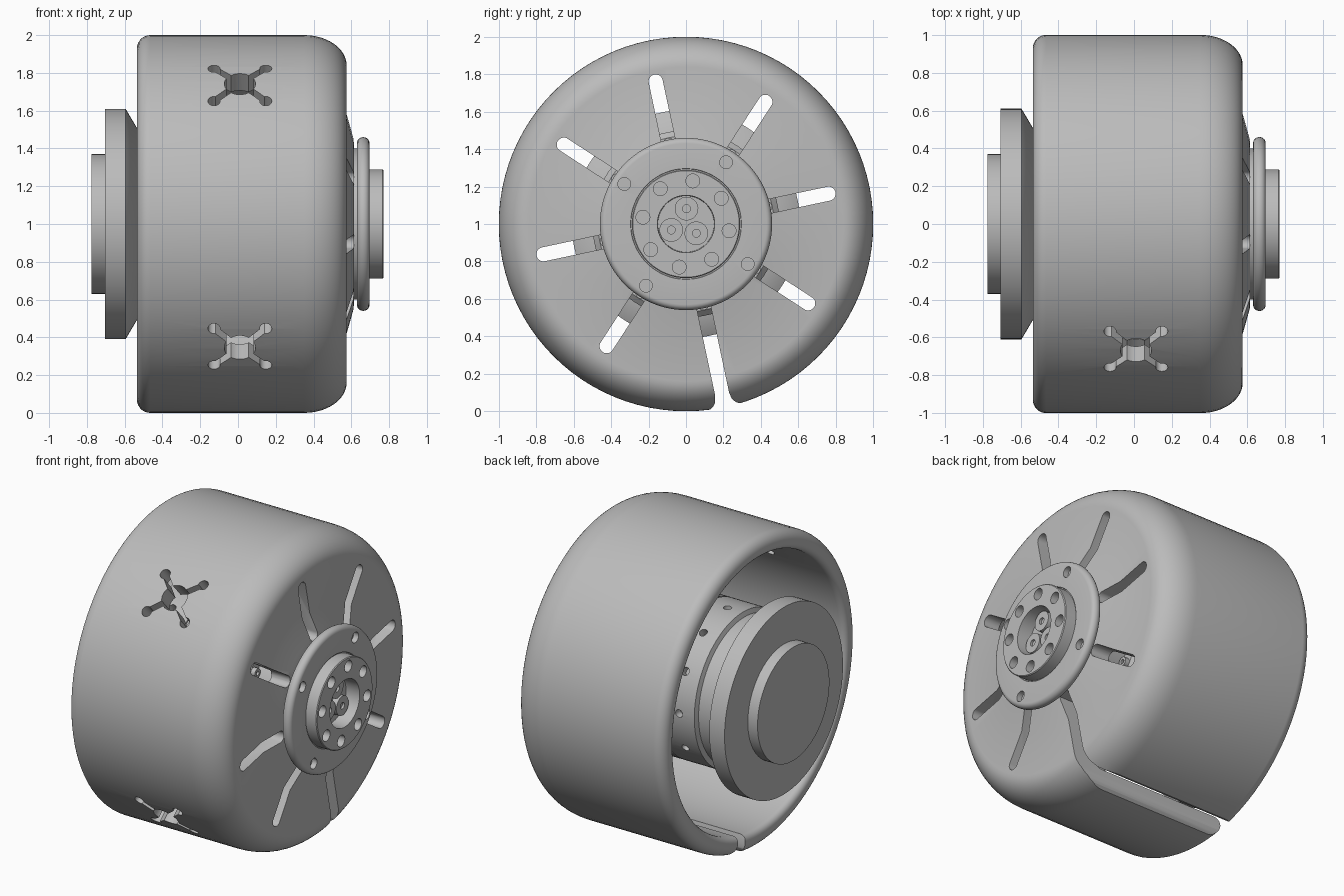
import bpy, bmesh
from math import sin, cos, radians, pi, atan2
from mathutils import Vector, Matrix

cube = bpy.data.objects.get("Cube")
if cube:
    bpy.data.objects.remove(cube, do_unlink=True)

grey = bpy.data.materials.new("plain grey")
grey.use_nodes = True
colour = (0.5, 0.5, 0.5, 1)
grey.diffuse_color = colour
grey.node_tree.nodes["Principled BSDF"].inputs["Base Color"].default_value = colour

AXLE = Vector((0, 0, 1))
X = Vector((1, 0, 0))


def finish(bm, name):
    bmesh.ops.recalc_face_normals(bm, faces=bm.faces[:])
    mesh = bpy.data.meshes.new(name)
    bm.to_mesh(mesh)
    bm.free()
    mesh.materials.append(grey)
    obj = bpy.data.objects.new(name, mesh)
    bpy.context.collection.objects.link(obj)
    return obj


def arc(cx, cr, ax, ar, start, end, steps=8):
    """Elliptical arc of (x, radius) profile points."""
    angles = [radians(start + (end - start) * i / steps) for i in range(steps + 1)]
    return [(cx + ax * cos(a), cr + ar * sin(a)) for a in angles]


def lathe(name, profile, closed=False, segments=96):
    """Turn an (x, radius) profile around the axle."""
    bm = bmesh.new()
    verts = [bm.verts.new((x, 0, 1 + r)) for x, r in profile]
    pairs = list(zip(verts, verts[1:]))
    if closed:
        pairs.append((verts[-1], verts[0]))
    edges = [bm.edges.new(p) for p in pairs]
    bmesh.ops.spin(bm, geom=verts + edges, cent=AXLE, axis=X,
                   angle=2 * pi, steps=segments, use_duplicate=False)
    bmesh.ops.remove_doubles(bm, verts=bm.verts[:], dist=0.0001)
    return finish(bm, name)


def radial(deg):
    """Direction in the wheel plane, seen from the hub side."""
    return Vector((0, cos(radians(deg)), sin(radians(deg))))


def prism(name, outline, u, n, low, high):
    """Extrude a flat outline along n; u is the outline's first axis."""
    v = n.cross(u)
    bm = bmesh.new()
    face = bm.faces.new([bm.verts.new(AXLE + u * a + v * b + n * low) for a, b in outline])
    new = bmesh.ops.extrude_face_region(bm, geom=[face])["geom"]
    moved = [g for g in new if isinstance(g, bmesh.types.BMVert)]
    bmesh.ops.translate(bm, verts=moved, vec=n * (high - low))
    return finish(bm, name)


def stadium(a, b, rad, steps=12):
    """Outline with two round ends; a circle when both ends coincide."""
    base = atan2(b[1] - a[1], b[0] - a[0])
    points = []
    for centre, start in ((b, base - pi / 2), (a, base + pi / 2)):
        for i in range(steps):
            t = start + pi * (i + 0.5) / steps
            points.append((centre[0] + rad * cos(t), centre[1] + rad * sin(t)))
    return points


def peg(name, deg, dist, rad, low, high):
    return prism(name, stadium((dist, 0), (dist, 0), rad), radial(deg), X, low, high)


def cut(target, cutters):
    for c in cutters:
        c.hide_render = True
        mod = target.modifiers.new("cut", "BOOLEAN")
        mod.operation, mod.solver, mod.object = "DIFFERENCE", "EXACT", c
    graph = bpy.context.evaluated_depsgraph_get()
    mesh = bpy.data.meshes.new_from_object(target.evaluated_get(graph))
    target.modifiers.clear()
    target.data = mesh
    for c in cutters:
        bpy.data.objects.remove(c, do_unlink=True)


# Hollow wheel shell, open at the motor end
shell = lathe("wheel_shell",
              arc(-0.465, 0.93, 0.07, 0.07, 180, 90)
              + arc(0.35, 0.84, 0.225, 0.16, 90, 0, 12)
              + [(0.575, 0.58), (0.612, 0.45), (0.62, 0.3), (0.49, 0.3), (0.47, 0.55)]
              + arc(0.35, 0.78, 0.12, 0.10, 0, 90)
              + arc(-0.495, 0.92, 0.04, 0.04, 270, 180, 5), closed=True)

# Spoke slots, with one flared slit that splits the rim
cutters = []
for k in range(8):
    deg = 12 + 45 * k
    if k == 6:
        side = [(0.42, 0.038), (0.93, 0.038), (0.965, 0.046), (0.985, 0.062), (1.02, 0.12)]
        outline = side + [(r, -w) for r, w in reversed(side)]
        cutters.append(prism("slit_cutter", outline, radial(deg), X, -1, 1))
    else:
        cutters.append(prism("slot_cutter", stadium((0.45, 0), (0.778, 0), 0.038),
                             radial(deg), X, 0.3, 0.8))

# Two four-armed openings in the tread
for deg in (132, 221):
    n = radial(deg)
    shapes = [stadium((0.01, 0), (0.01, 0), 0.083)]
    for sx in (-1, 1):
        for sy in (-1, 1):
            tip = (0.01 + sx * 0.137, sy * 0.128)
            shapes.append(stadium((0.01, 0), tip, 0.018))
            shapes.append(stadium(tip, tip, 0.032))
    cutters += [prism("opening_cutter", s, X, n, 0.7, 1.1) for s in shapes]
cut(shell, cutters)

# Hub flange with rounded rim, raised cap and centre recess
hub = lathe("hub_flange",
            [(0.34, 0), (0.34, 0.4), (0.632, 0.4)]
            + arc(0.663, 0.43, 0.033, 0.03, 180, 0, 10)
            + [(0.696, 0.296), (0.69, 0.294), (0.69, 0.289), (0.765, 0.289),
               (0.77, 0.284), (0.77, 0.153), (0.675, 0.15), (0.675, 0)])
holes = [peg("cap_hole_cutter", 81 + 45 * k, 0.233, 0.037, 0.72, 0.9) for k in range(8)]
holes += [peg("flange_hole_cutter", 57 + 90 * k, 0.393, 0.034, 0.66, 0.9) for k in range(4)]
cut(hub, holes)

# Three cable ends inside the recess
for deg, dist in ((88, 0.082), (202, 0.085), (-42, 0.074)):
    cable = peg("cable_end", deg, dist, 0.063, 0.67, 0.715)
    cut(cable, [peg("core_cutter", deg, dist, 0.021, 0.7, 0.8)])

# Motor body with shallow grooves and side holes
motor = lathe("motor_body",
              [(-0.56, 0), (-0.56, 0.47), (-0.42, 0.47), (-0.41, 0.5), (-0.16, 0.5),
               (-0.16, 0.49), (-0.145, 0.49), (-0.145, 0.5), (0.12, 0.5), (0.12, 0.49),
               (0.135, 0.49), (0.135, 0.5), (0.34, 0.5), (0.37, 0.47), (0.37, 0)])
spot = (-0.3, 0)
cut(motor, [prism("side_hole_cutter", stadium(spot, spot, 0.025), X, radial(30 * k), 0.45, 0.6)
            for k in range(12)])

# Bolts on the motor face, behind the slots
for k in range(8):
    bolt = peg("motor_bolt", 12 + 45 * k, 0.44, 0.03, 0.36, 0.4)
    cut(bolt, [peg("socket_cutter", 12 + 45 * k, 0.44, 0.014, 0.385, 0.5)])

# Mounting plate and end boss at the open side
lathe("mounting_plate", [(-0.705, 0), (-0.705, 0.61), (-0.595, 0.61), (-0.53, 0.5), (-0.53, 0)])
lathe("end_boss", [(-0.775, 0), (-0.775, 0.37), (-0.7, 0.37), (-0.7, 0)])

# Smooth shading with sharp edges kept
bpy.ops.object.select_all(action="DESELECT")
for obj in bpy.context.collection.objects:
    if obj.type == "MESH" and grey.name in obj.data.materials:
        obj.select_set(True)
        bpy.context.view_layer.objects.active = obj
bpy.ops.object.shade_smooth_by_angle(angle=radians(32))
